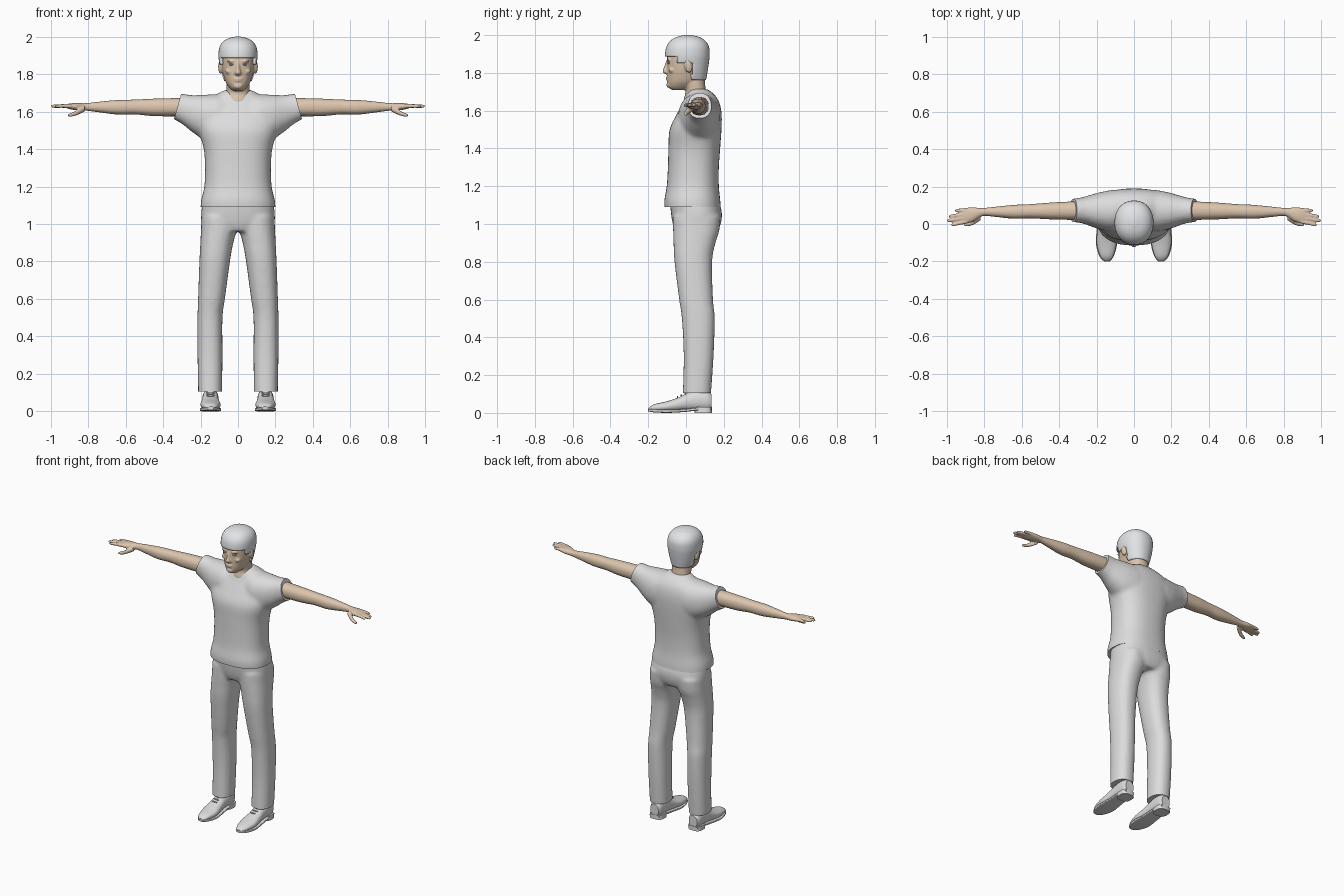
import bpy
import bmesh
import math
from mathutils import Matrix, Vector

cube = bpy.data.objects.get("Cube")
if cube:
    bpy.data.objects.remove(cube, do_unlink=True)


def material(name, rgb):
    mat = bpy.data.materials.new(name)
    mat.use_nodes = True
    mat.diffuse_color = (*rgb, 1)
    mat.node_tree.nodes["Principled BSDF"].inputs["Base Color"].default_value = (*rgb, 1)
    return mat


cloth = material("light_grey_cloth", (0.72, 0.72, 0.72))
hair_mat = material("pale_grey_hair", (0.76, 0.77, 0.79))
skin = material("skin", (0.72, 0.56, 0.42))
eye_mat = material("blue_grey_eye", (0.45, 0.52, 0.62))


def smooth_rings(rings, steps):
    """Catmull-Rom interpolation between neighbouring rings."""
    out = []
    last = len(rings) - 1
    for i in range(last):
        a, b = rings[max(i - 1, 0)], rings[i]
        c, d = rings[i + 1], rings[min(i + 2, last)]
        for k in range(steps):
            t = k / steps
            out.append([q + t * (r - p) / 2 + t * t * (p - 2.5 * q + 2 * r - s / 2)
                        + t ** 3 * (1.5 * (q - r) + (s - p) / 2)
                        for p, q, r, s in zip(a, b, c, d)])
    out.append(rings[-1])
    return out


def loft(bm, axis, rings, power=2.2, side=1, segments=40, steps=4):
    """Closed skin through rings (position, u0, u1, v0, v1) along an axis."""
    loops = []
    for pos, u0, u1, v0, v1 in smooth_rings(rings, steps):
        loop = []
        for i in range(segments):
            angle = math.tau * i / segments
            c, s = math.cos(angle), math.sin(angle)
            u = (u0 + u1) / 2 + (u1 - u0) / 2 * math.copysign(abs(c) ** (2 / power), c)
            v = (v0 + v1) / 2 + (v1 - v0) / 2 * math.copysign(abs(s) ** (2 / power), s)
            x, y, z = {"x": (pos, u, v), "y": (u, pos, v), "z": (u, v, pos)}[axis]
            loop.append(bm.verts.new((x * side, y, z)))
        loops.append(loop)
    for low, high in zip(loops, loops[1:]):
        for i in range(segments):
            j = (i + 1) % segments
            bm.faces.new((low[i], low[j], high[j], high[i]))
    bm.faces.new(loops[0])
    bm.faces.new(loops[-1])


def even(rings):
    """Expand (z, half width, y0, y1) into symmetric rings."""
    return [(z, -w, w, y0, y1) for z, w, y0, y1 in rings]


def ball(bm, centre, radii, tilt=0):
    matrix = (Matrix.Translation(centre) @ Matrix.Rotation(tilt, 4, "X")
              @ Matrix.Diagonal((*radii, 1)))
    bmesh.ops.create_uvsphere(bm, u_segments=20, v_segments=12, radius=1, matrix=matrix)


def finish(bm, name, mat, voxel=0, relax=0, cuts=()):
    """Turn a bmesh into an object, blending its pieces and trimming open ends."""
    bmesh.ops.recalc_face_normals(bm, faces=bm.faces)
    mesh = bpy.data.meshes.new(name)
    bm.to_mesh(mesh)
    obj = bpy.data.objects.new(name, mesh)
    bpy.context.collection.objects.link(obj)
    if voxel:
        blend = obj.modifiers.new("blend", "REMESH")
        blend.mode = "VOXEL"
        blend.voxel_size = voxel
        soft = obj.modifiers.new("soften", "SMOOTH")
        soft.iterations = relax
        graph = bpy.context.evaluated_depsgraph_get()
        mesh = bpy.data.meshes.new_from_object(obj.evaluated_get(graph))
        obj.modifiers.clear()
        obj.data = mesh
        bm.clear()
        bm.from_mesh(mesh)
        for point, normal in cuts:
            bmesh.ops.bisect_plane(bm, geom=bm.verts[:] + bm.edges[:] + bm.faces[:],
                                   plane_co=point, plane_no=normal, clear_outer=True)
            bmesh.ops.holes_fill(bm, edges=[e for e in bm.edges if e.is_boundary])
        bm.to_mesh(mesh)
    bm.free()
    mesh.materials.clear()
    mesh.materials.append(mat)
    for poly in mesh.polygons:
        poly.use_smooth = True
        poly.material_index = 0
    mesh.set_sharp_from_angle(angle=math.radians(45))
    return obj


SIDES = (("left", 1), ("right", -1))

# Shirt: body and two sleeves blended together
bm = bmesh.new()
loft(bm, "z", even([(1.05, .2, -.108, .186), (1.12, .198, -.115, .182), (1.2, .18, -.102, .174),
                    (1.3, .176, -.096, .174), (1.4, .183, -.093, .181), (1.5, .21, -.087, .188),
                    (1.58, .22, -.05, .189), (1.64, .19, -.018, .178), (1.68, .13, 0, .155),
                    (1.715, .075, .02, .115)]), power=2.4)
for _, s in SIDES:
    loft(bm, "x", [(.02, .0, .17, 1.5, 1.69), (.1, -.04, .182, 1.44, 1.693),
                   (.18, -.03, .17, 1.45, 1.69), (.25, -.005, .15, 1.495, 1.688),
                   (.3, .008, .138, 1.535, 1.695), (.38, .012, .13, 1.58, 1.69)], side=s)
finish(bm, "shirt", cloth, .012, 5,
       [((0, 0, 1.09), (0, 0, -1))] + [((s * .322, 0, 1.63), (s * .96, 0, .27)) for _, s in SIDES])

# Trousers: hips and two legs blended together
bm = bmesh.new()
loft(bm, "z", even([(.96, .15, -.055, .165), (1.0, .192, -.07, .184), (1.06, .196, -.08, .19),
                    (1.13, .186, -.085, .172)]), power=2.4)
for _, s in SIDES:
    loft(bm, "z", [(.07, .085, .212, -.018, .13), (.3, .083, .216, -.012, .146),
                   (.5, .083, .216, -.022, .152), (.6, .07, .213, -.036, .143),
                   (.8, .043, .206, -.061, .138), (.9, .025, .201, -.066, .156),
                   (.96, .008, .198, -.068, .175), (1.04, -.01, .195, -.07, .184)],
         power=2.3, side=s)
finish(bm, "trousers", cloth, .011, 4,
       [((0, 0, .105), (0, 0, -1)), ((0, 0, 1.11), (0, 0, 1))])

# Head with neck, nose, brows, lips, chin and ears
bm = bmesh.new()
loft(bm, "z", even([(1.71, .025, -.075, .0), (1.725, .043, -.093, .04), (1.75, .062, -.099, .078),
                    (1.78, .074, -.1, .098), (1.82, .084, -.1, .106), (1.87, .089, -.1, .112),
                    (1.92, .09, -.096, .113), (1.96, .075, -.075, .095), (1.985, .03, -.03, .05)]))
loft(bm, "z", even([(1.58, .09, .0, .14), (1.65, .075, -.012, .128), (1.7, .062, -.003, .108),
                    (1.75, .062, -.015, .1), (1.8, .06, -.02, .1)]))
loft(bm, "z", even([(1.79, .009, -.102, -.07), (1.805, .019, -.124, -.07),
                    (1.83, .012, -.117, -.07), (1.87, .009, -.103, -.07)]), segments=16)
ball(bm, (0, -.098, 1.774), (.024, .009, .005))
ball(bm, (0, -.098, 1.764), (.02, .008, .005))
ball(bm, (0, -.086, 1.737), (.026, .018, .018))
for _, s in SIDES:
    ball(bm, (s * .034, -.09, 1.869), (.026, .013, .007))
    ball(bm, (s * .046, -.074, 1.815), (.022, .018, .016))
    ball(bm, (s * .093, .012, 1.838), (.013, .021, .038), .2)
finish(bm, "head", skin, .005, 3)

# Eyes
for label, s in SIDES:
    bm = bmesh.new()
    ball(bm, (s * .034, -.09, 1.852), (.015, .009, .006))
    finish(bm, label + "_eye", eye_mat)


def hairline(y):
    if y < -.05:
        return 1.885
    return 1.85 if y < .03 else 1.765


# Hair: a thick shell trimmed along the hairline
bm = bmesh.new()
loft(bm, "z", even([(1.75, .068, -.06, .104), (1.8, .087, -.096, .113), (1.86, .1, -.108, .122),
                    (1.9, .104, -.111, .125), (1.94, .1, -.103, .121), (1.97, .084, -.082, .102),
                    (1.99, .055, -.05, .07), (2.0, .015, -.01, .03)]), segments=56, steps=6)
bmesh.ops.delete(bm, context="FACES", geom=[
    f for f in bm.faces
    if f.calc_center_median().z < hairline(f.calc_center_median().y)])
hair = finish(bm, "hair", hair_mat)
shell = hair.modifiers.new("thickness", "SOLIDIFY")
shell.thickness = .014

# Arms with palm, four fingers and thumb
fingers = ((.074, .072, .955), (.053, .041, .988), (.033, .018, .998), (.013, -.004, .975))
for label, s in SIDES:
    bm = bmesh.new()
    loft(bm, "x", [(.24, .022, .122, 1.575, 1.672), (.33, .022, .12, 1.575, 1.672),
                   (.45, .025, .114, 1.576, 1.669), (.55, .03, .106, 1.585, 1.664),
                   (.64, .028, .102, 1.584, 1.662), (.74, .038, .092, 1.596, 1.653),
                   (.81, .042, .085, 1.605, 1.645), (.86, .012, .089, 1.607, 1.646),
                   (.9, .004, .086, 1.614, 1.643), (.92, .008, .08, 1.62, 1.639)], side=s)
    for root, tip, reach in fingers:
        mid = (root + tip) / 2
        loft(bm, "x", [(.89, root - .011, root + .011, 1.618, 1.641),
                       ((reach + .89) / 2, mid - .01, mid + .01, 1.62, 1.64),
                       (reach - .01, tip - .009, tip + .009, 1.62, 1.637),
                       (reach, tip - .005, tip + .005, 1.625, 1.633)], side=s, segments=16)
    loft(bm, "x", [(.82, .02, .05, 1.6, 1.63), (.85, .0, .028, 1.585, 1.615),
                   (.88, -.011, .012, 1.575, 1.597), (.908, -.012, .004, 1.573, 1.587)],
         side=s, segments=16)
    finish(bm, label + "_arm", skin, .005, 2)

# Shoes: upper with laces, sole and heel
for label, s in SIDES:
    bm = bmesh.new()
    loft(bm, "y", [(-.198, .132, .158, .012, .026), (-.17, .11, .182, .008, .045),
                   (-.1, .093, .2, .006, .062), (-.04, .099, .196, .008, .082),
                   (.01, .104, .191, .012, .106), (.06, .104, .19, .012, .12),
                   (.11, .106, .188, .012, .118), (.135, .116, .178, .02, .1)], side=s)
    for step in range(3):
        ball(bm, (s * .147, -.045 + step * .02, .084 + step * .009), (.022, .004, .005))
    finish(bm, label + "_shoe", cloth)
    bm = bmesh.new()
    loft(bm, "y", [(-.2, .13, .16, .008, .02), (-.17, .107, .186, .003, .02),
                   (-.1, .09, .204, 0, .018), (-.02, .097, .198, .004, .02),
                   (.06, .102, .192, .012, .028), (.136, .112, .182, .015, .028)],
         power=5, side=s)
    finish(bm, label + "_sole", cloth)
    bm = bmesh.new()
    loft(bm, "z", [(0, .1, .194, .045, .138), (.03, .102, .192, .047, .138)], power=3, side=s)
    finish(bm, label + "_heel", cloth)
